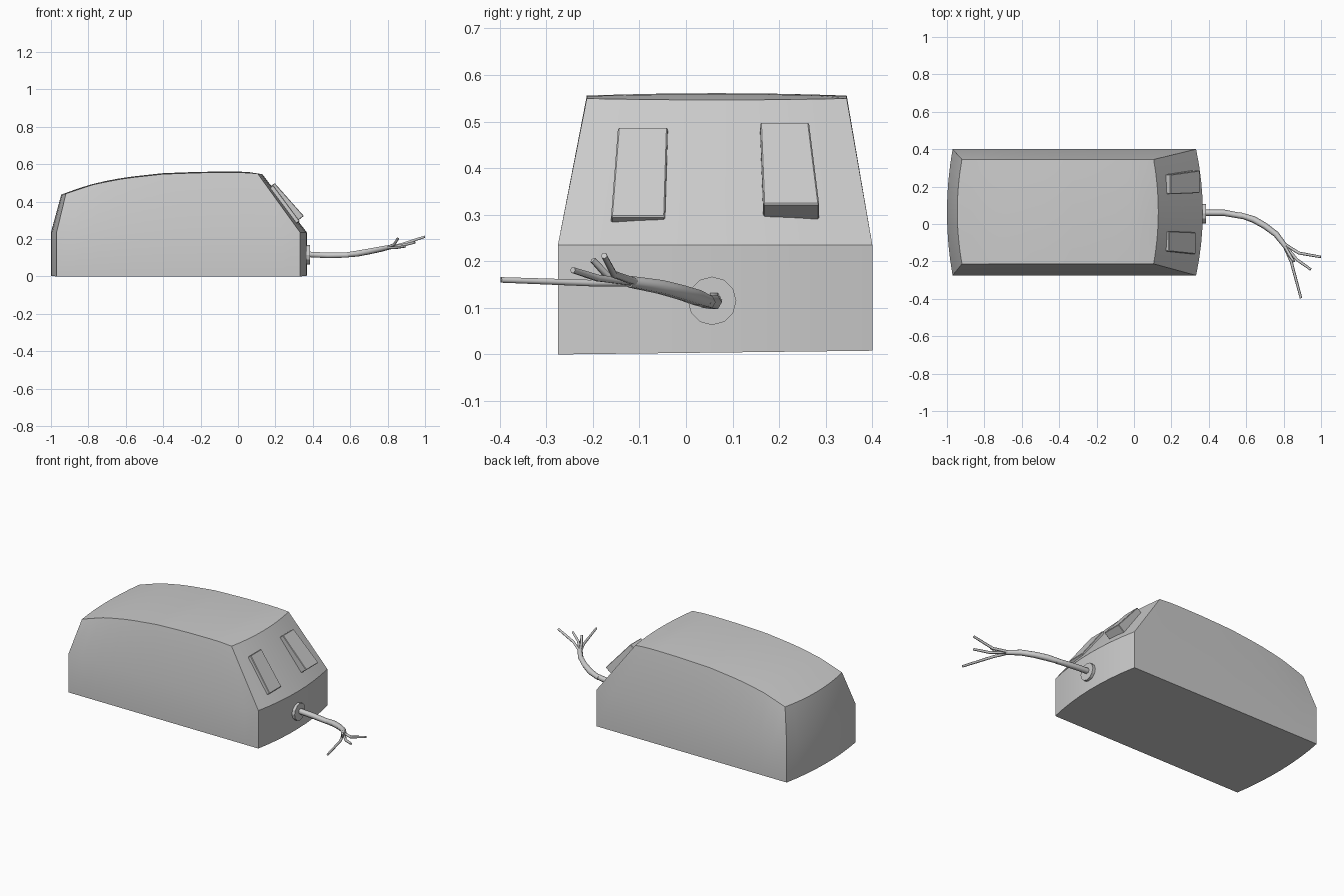
import bpy, bmesh, math
from mathutils import Vector

if "Cube" in bpy.data.objects:
    bpy.data.objects.remove(bpy.data.objects["Cube"])


def finish(name, bm, angle=25):
    bmesh.ops.recalc_face_normals(bm, faces=bm.faces[:])
    me = bpy.data.meshes.new(name)
    bm.to_mesh(me)
    bm.free()
    ob = bpy.data.objects.new(name, me)
    bpy.context.collection.objects.link(ob)
    bpy.ops.object.select_all(action='DESELECT')
    bpy.context.view_layer.objects.active = ob
    ob.select_set(True)
    bpy.ops.object.shade_smooth_by_angle(angle=math.radians(angle))
    return ob


# Roof height along the length
ROOF = [(-0.95, 0.435), (-0.90, 0.455), (-0.76, 0.50), (-0.6, 0.53), (-0.4, 0.552),
        (-0.2, 0.559), (0.0, 0.561), (0.1, 0.556), (0.14, 0.543)]


def roof_z(x):
    for (xa, za), (xb, zb) in zip(ROOF, ROOF[1:]):
        if x <= xb:
            return za + (zb - za) * (x - xa) / (xb - xa)
    return ROOF[-1][1]


# Body: three outlines with bowed ends, lofted, closed by a roof and a floor grid
NX, NY = 14, 8
# back corner x, back bow, front corner x, front bow, y low, y high
LOWER = (-0.97, 0.03, 0.332, 0.036, -0.275, 0.40)
UPPER = (-0.92, 0.025, 0.105, 0.025, -0.213, 0.345)


def point(level, i, j, z=None):
    xb, bb, xf, bf, y0, y1 = level
    u, v = i / NX, j / NY
    bow = 1 - (2 * v - 1) ** 2
    x = (xb - bb * bow) * (1 - u) + (xf + bf * bow) * u
    y = y0 + (y1 - y0) * v
    if z is None:
        z = roof_z(x) - 0.005 * (1 - bow)
    else:
        z += 0.008 * v if z == 0 else 0
    return (x, y, z)


bm = bmesh.new()


def grid(level, z):
    g = [[bm.verts.new(point(level, i, j, z)) for j in range(NY + 1)] for i in range(NX + 1)]
    for i in range(NX):
        for j in range(NY):
            bm.faces.new((g[i][j], g[i + 1][j], g[i + 1][j + 1], g[i][j + 1]))
    return [g[i][j] for i, j in RIM]


RIM = ([(i, 0) for i in range(NX)] + [(NX, j) for j in range(NY)]
       + [(i, NY) for i in range(NX, 0, -1)] + [(0, j) for j in range(NY, 0, -1)])
rings = [grid(LOWER, 0.0),
         [bm.verts.new(point(LOWER, i, j, 0.235)) for i, j in RIM],
         grid(UPPER, None)]
n = len(RIM)
for a, b in zip(rings, rings[1:]):
    for k in range(n):
        bm.faces.new((a[k], a[(k + 1) % n], b[(k + 1) % n], b[k]))
finish("body", bm, 30)


# Raised pads on the sloping front
def pad(name, top, bottom):
    bm = bmesh.new()
    inward = Vector((-0.787, 0, -0.617)) * 0.055
    outer = [Vector((x, y, z)) for x, z, ya, yb in (top, bottom) for y in (ya, yb)]
    a, b, d, c = outer
    loop = [a, b, c, d]
    face = bm.faces.new([bm.verts.new(p) for p in loop])
    ret = bmesh.ops.extrude_face_region(bm, geom=[face])
    bmesh.ops.translate(bm, vec=inward,
                        verts=[v for v in ret['geom'] if isinstance(v, bmesh.types.BMVert)])
    if len(bm.faces) < 6:
        bm.faces.new(face.verts)
    bmesh.ops.bevel(bm, geom=bm.edges[:], offset=0.003, segments=1, affect='EDGES')
    finish(name, bm)


pad("near_pad", (0.188, 0.488, -0.146, -0.039), (0.330, 0.296, -0.161, -0.045))
pad("far_pad", (0.196, 0.499, 0.159, 0.264), (0.352, 0.323, 0.166, 0.286))

# Cable collar
bpy.ops.mesh.primitive_cylinder_add(vertices=12, radius=0.052, depth=0.034,
                                    location=(0.368, 0.056, 0.115),
                                    rotation=(0, math.pi / 2, 0))
bpy.context.object.name = "cable_collar"


# Cable and its frayed ends
def tube(name, pts, radius, radii):
    cu = bpy.data.curves.new(name, 'CURVE')
    cu.dimensions = '3D'
    cu.bevel_depth = radius
    cu.bevel_resolution = 1
    cu.use_fill_caps = True
    sp = cu.splines.new('POLY')
    sp.points.add(len(pts) - 1)
    for p, co, r in zip(sp.points, pts, radii):
        p.co = (*co, 1)
        p.radius = r
    ob = bpy.data.objects.new(name, cu)
    bpy.context.collection.objects.link(ob)


tube("cable_inner", [(0.37, 0.06, 0.118), (0.48, 0.06, 0.112), (0.59, 0.04, 0.114)],
     0.017, (1, 1, 0.9))
tube("cable_outer", [(0.56, 0.05, 0.112), (0.64, 0.024, 0.122), (0.70, -0.01, 0.133),
                     (0.76, -0.055, 0.145), (0.81, -0.12, 0.156)],
     0.018, (0.8, 1, 0.95, 0.9, 0.75))
START = (0.795, -0.10, 0.153)
STRANDS = [((0.88, -0.155, 0.172), (0.998, -0.176, 0.212)),
           ((0.87, -0.19, 0.164), (0.945, -0.243, 0.181)),
           ((0.84, -0.20, 0.153), (0.893, -0.397, 0.160)),
           ((0.835, -0.17, 0.17), (0.855, -0.20, 0.203))]
for k, (mid, end) in enumerate(STRANDS):
    tube(f"cable_strand_{k + 1}", [START, mid, end], 0.008, (1, 1, 0.85))
